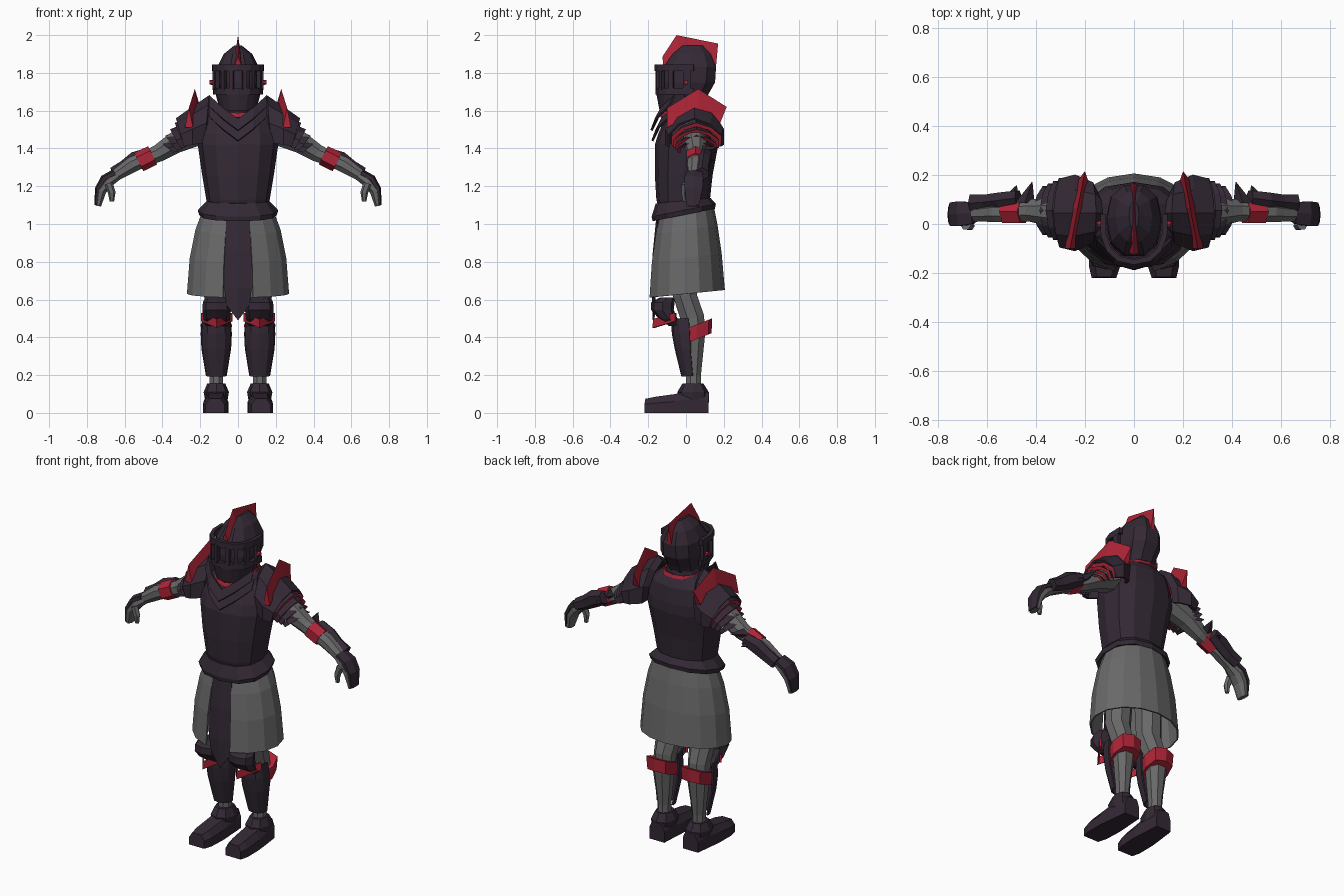
import bpy, bmesh, math
from mathutils import Vector

if "Cube" in bpy.data.objects:
    bpy.data.objects.remove(bpy.data.objects["Cube"])


def material(name, rgb):
    m = bpy.data.materials.new(name)
    m.diffuse_color = (*rgb, 1)
    m.use_nodes = True
    m.node_tree.nodes["Principled BSDF"].inputs["Base Color"].default_value = m.diffuse_color
    return m


DARK = material("dark_plum_steel", (0.034, 0.022, 0.036))
RED = material("crimson_trim", (0.42, 0.018, 0.038))
GREY = material("grey_cloth", (0.14, 0.14, 0.14))


def loft(name, rings, mat, closed=True, caps=True, mirror=False, thick=0, strip_mats=None):
    """Skin a list of equal-length point rings."""
    bm = bmesh.new()
    vs = [[bm.verts.new(p) for p in r] for r in rings]
    n = len(rings[0])
    for i in range(len(vs) - 1):
        for j in range(n if closed else n - 1):
            k = (j + 1) % n
            f = bm.faces.new((vs[i][j], vs[i][k], vs[i + 1][k], vs[i + 1][j]))
            if strip_mats:
                f.material_index = strip_mats[i]
    if closed and caps:
        bm.faces.new(vs[0])
        bm.faces.new(vs[-1])
    bmesh.ops.recalc_face_normals(bm, faces=bm.faces)
    me = bpy.data.meshes.new(name)
    bm.to_mesh(me)
    bm.free()
    for m in (mat if isinstance(mat, list) else [mat]):
        me.materials.append(m)
    ob = bpy.data.objects.new(name, me)
    bpy.context.collection.objects.link(ob)
    if thick:
        s = ob.modifiers.new("thickness", 'SOLIDIFY')
        s.thickness, s.offset = thick, 0
    if mirror:
        ob.modifiers.new("mirror", 'MIRROR')
    return ob


def ring(z, rx, ry, cy=0, cx=0, n=12, tilt=0, a0=0, a1=360, k=0.85):
    """Horizontal rounded ring, or an arc of one; front is at -90 degrees."""
    full = a1 - a0 == 360
    pts = []
    for i in range(n if full else n + 1):
        a = math.radians(a0 + (a1 - a0) * i / n)
        c, s = math.cos(a), math.sin(a)
        y = cy + ry * math.copysign(abs(s) ** k, s)
        pts.append((cx + rx * math.copysign(abs(c) ** k, c), y, z + tilt * y))
    return pts


def tube(name, path, mat, n=8, mirror=True):
    """Limb along (x, y, z, half width in y, half thickness)."""
    P = [Vector(p[:3]) for p in path]
    rings = []
    for i, p in enumerate(path):
        d = (P[min(i + 1, len(P) - 1)] - P[max(i - 1, 0)]).normalized()
        N = d.cross(Vector((0, 1, 0))).normalized()
        W = N.cross(d)
        rings.append([P[i] + W * (p[3] * math.cos(a)) + N * (p[4] * math.sin(a))
                      for a in (math.tau * (j + 0.5) / n for j in range(n))])
    return loft(name, rings, mat, mirror=mirror)


def fin(name, stations, half, xf, mirror=False):
    """Wedge blade; each station is (top y, top z, low y, low z)."""
    return loft(name, [[(xf(ty), ty, tz), (xf(ly) - half, ly, lz), (xf(ly) + half, ly, lz)]
                       for ty, tz, ly, lz in stations], RED, mirror=mirror)


def arch(ax, az, bx, bz, w, cy=0.045, s=1):
    """Peaked arch across y from an apex and a base in x and z."""
    prof = [(-1, 0), (-1, .42), (-.6, .8), (0, 1), (.6, .8), (1, .42), (1, 0)]
    return [(bx + (ax - bx) * t * s, cy + w * u * s, bz + (az - bz) * t * s) for u, t in prof]


# Torso, belt
loft("breastplate", [ring(1.08, .16, .135, -.01), ring(1.13, .168, .142, -.015),
                     ring(1.26, .19, .153, -.012), ring(1.42, .213, .168, .003),
                     ring(1.48, .21, .158, .012), ring(1.57, .18, .13, .025),
                     ring(1.63, .11, .1, .02)], DARK)
loft("belt", [ring(1.125, .165, .145, -.015, tilt=.1), ring(1.075, .213, .17, -.012, tilt=.2),
              ring(1.05, .205, .165, -.012, tilt=.2), ring(1.06, .16, .13, -.01, tilt=.2)], DARK)

# Layered V plates on the chest and the red collar
for i, (dz, dy) in enumerate(((0, 0), (.055, -.005))):
    half = [(0, -.178, 1.44), (.08, -.155, 1.50), (.15, -.085, 1.565)]
    pts = [(-x, y, z) for x, y, z in half[:0:-1]] + half
    loft(f"chest_chevron_{i}", [[(x, y + dy, z + dz), (x, y + dy + .03, z + dz + .06)]
                                for x, y, z in pts], DARK, closed=False, thick=.012)
loft("neck_guard", [ring(1.56, .115, .115, .01), ring(1.66, .085, .095, .01)], DARK)
loft("red_collar", [[(x, y, z - .05 * max(0, -y / .125) + dz) for x, y, z in ring(1.628, r, r + .02, 0)]
                    for r, dz in ((.112, -.012), (.104, .008))], RED, caps=False, thick=.008)

# Helmet with barred visor, crest and side pins
loft("helmet", [ring(1.595, .08, .105, -.02, n=10), ring(1.68, .1, .125, -.005, n=10),
                ring(1.75, .115, .148, .012, n=10), ring(1.83, .11, .145, .02, n=10),
                ring(1.90, .075, .105, .03, n=10), ring(1.945, .02, .055, .035, n=10)], DARK)
for nm, z0, z1, g in (("visor_brow", 1.81, 1.845, 0), ("visor_lower_rail", 1.685, 1.72, -.005)):
    loft(nm, [ring(z, .128 + g, .16 + g, .005, n=8, a0=170, a1=370) for z in (z0, z1)],
         DARK, closed=False, thick=.022)
for i, a in enumerate((180, 208, 236, 257, 283, 304, 332, 360)):
    loft(f"visor_bar_{i}", [ring(z, .126, .158, .005, n=1, a0=a - 5, a1=a + 5) for z in (1.71, 1.82)],
         DARK, closed=False, thick=.02)
loft("jaw_guard", [ring(1.6, .088, .115, -.018, n=8, a0=180, a1=360),
                   ring(1.69, .112, .145, -.005, n=8, a0=180, a1=360)], DARK, closed=False, thick=.014)
fin("helmet_crest", [(-.125, 1.885, -.12, 1.84), (-.05, 2.0, -.04, 1.88),
                     (.17, 1.955, .155, 1.79)], .018, lambda y: 0)
tube("visor_pin", [(.115, 0, 1.75, .016, .016), (.15, 0, 1.75, .012, .012)], RED, n=6)

# Shoulders: main plate, overlapping lames with red rims, blade
loft("pauldron", [arch(.13, 1.65, .17, 1.44, .085), arch(.155, 1.675, .18, 1.43, .12),
                  arch(.24, 1.615, .24, 1.42, .15), arch(.325, 1.555, .285, 1.41, .135)],
     DARK, closed=False, mirror=True, thick=.012)
for i in range(4):
    a, b, w = .335 + .025 * i, 1.535 - .034 * i, .132 - .011 * i
    lo = (.285 + .02 * i, 1.415 - .012 * i)
    loft(f"shoulder_lame_{i}", [arch(a - .035, b + .015, lo[0] - .03, lo[1] + .005, w - .015, .055),
                                arch(a, b, *lo, w, .055), arch(a, b, *lo, w, .055, .84)],
         [DARK, RED], closed=False, mirror=True, strip_mats=[0, 1])
fin("shoulder_blade", [(-.1, 1.615, -.1, 1.51), (.065, 1.715, .065, 1.6), (.215, 1.62, .175, 1.52)],
    .022, lambda y: .241 - .19 * y, mirror=True)

# Arms
tube("arm", [(.2, .04, 1.49, .075, .075), (.33, .05, 1.432, .065, .062), (.42, .055, 1.375, .048, .05),
             (.49, .05, 1.345, .043, .043), (.56, .05, 1.315, .045, .045),
             (.66, .042, 1.25, .034, .032)], GREY)
tube("elbow_band", [(.452, .05, 1.364, .054, .054), (.525, .05, 1.328, .054, .054)], RED, n=6)
tube("vambrace", [(.47, .105, 1.365, .036, .04), (.54, .095, 1.335, .038, .05),
                  (.60, .088, 1.295, .036, .042), (.66, .085, 1.265, .04, .036)], DARK, n=6)
for i, (b, t) in enumerate((((.445, .085, 1.385), (.415, .17, 1.405)),
                            ((.51, .09, 1.35), (.478, .157, 1.34)))):
    loft(f"elbow_spike_{i}", [[(b[0] + .04 * math.cos(a), b[1], b[2] + .03 * math.sin(a))
                               for a in (0, 1.57, 3.14, 4.71)],
                              [(t[0] + .002 * math.cos(a), t[1], t[2] + .002 * math.sin(a))
                               for a in (0, 1.57, 3.14, 4.71)]], DARK, mirror=True)

# Hands: grey glove, dark back plate, thumb
tube("glove", [(.635, .045, 1.262, .034, .03), (.69, .04, 1.222, .05, .032),
               (.725, .037, 1.175, .048, .03), (.74, .037, 1.095, .036, .016)], GREY)
tube("hand_plate", [(.655, .045, 1.27, .05, .02), (.71, .042, 1.24, .058, .02),
                    (.742, .04, 1.185, .055, .016), (.752, .037, 1.10, .038, .008)], DARK, n=6)
tube("thumb", [(.685, -.005, 1.215, .02, .022), (.668, -.008, 1.165, .018, .02),
               (.668, -.005, 1.12, .012, .012)], GREY, n=6)

# Skirt, open at the front, with a hanging panel
loft("skirt", [ring(z, rx, ry, cy, n=14, tilt=t, a0=-73, a1=253, k=1)
               for z, rx, ry, cy, t in ((1.055, .19, .145, 0, .2), (.97, .222, .163, 0, .15),
                                        (.82, .252, .185, 0, .12), (.63, .267, .2, .002, .1))],
     GREY, closed=False, thick=.008)
loft("front_panel", [[(-w, y + .01, z), (0, y, z2), (w, y + .01, z)]
                     for w, y, z, z2 in ((.06, -.15, 1.07, 1.07), (.07, -.172, .85, .85),
                                         (.072, -.178, .66, .66), (.06, -.172, .57, .49))],
     DARK, closed=False, thick=.008)

# Legs
tube("leg", [(.095, 0, 1.0, .09, .08), (.11, -.005, .62, .068, .075), (.113, .035, .5, .068, .062),
             (.115, .048, .4, .056, .064), (.115, .04, .2, .042, .038), (.115, .04, .1, .042, .04)], GREY)
loft("knee_cop", [ring(z, rx, ry, cy, .113, n=8) for z, rx, ry, cy in
                  ((.61, .06, .04, -.1), (.585, .073, .062, -.122), (.545, .076, .06, -.125),
                   (.5, .07, .05, -.095), (.46, .06, .05, -.04))], DARK, mirror=True)
loft("knee_chevron", [[(.113 + s * .079, -.055, .485), (.113 + s * .079, -.055, .53)] if s else
                      [(.113, -.172, .45), (.113, -.168, .497)] for s in (-1, 0, 1)],
     RED, closed=False, mirror=True, thick=.012)
loft("shin_plate", [ring(z, rx, ry, cy, .115, n=6, a0=175, a1=365) for z, rx, ry, cy in
                    ((.5, .07, .08, .005), (.42, .078, .08, .01), (.34, .074, .07, .015),
                     (.195, .05, .05, .03))], DARK, closed=False, mirror=True, thick=.01)
loft("calf_band", [ring(z, rx, ry, .055, .115, n=8, tilt=.4, k=.7) for z, rx, ry in
                   ((.368, .076, .08), (.445, .083, .084))], RED, caps=True, mirror=True)

# Boots
loft("boot", [[(cx - w, y, 0), (cx + w, y, 0), (cx + w, y, h * .6), (cx + w * .6, y + .005, h),
               (cx - w * .6, y + .005, h), (cx - w, y, h * .6)]
              for y, cx, w, h in ((-.22, .122, .05, .075), (-.17, .12, .064, .085), (-.06, .117, .066, .1),
                                  (.03, .115, .058, .12), (.118, .112, .05, .11))], DARK, mirror=True)
loft("ankle_cuff", [ring(z, rx, ry, .037, .115, n=8) for z, rx, ry in
                    ((.07, .06, .075), (.11, .067, .083), (.155, .048, .056))], DARK, mirror=True)
